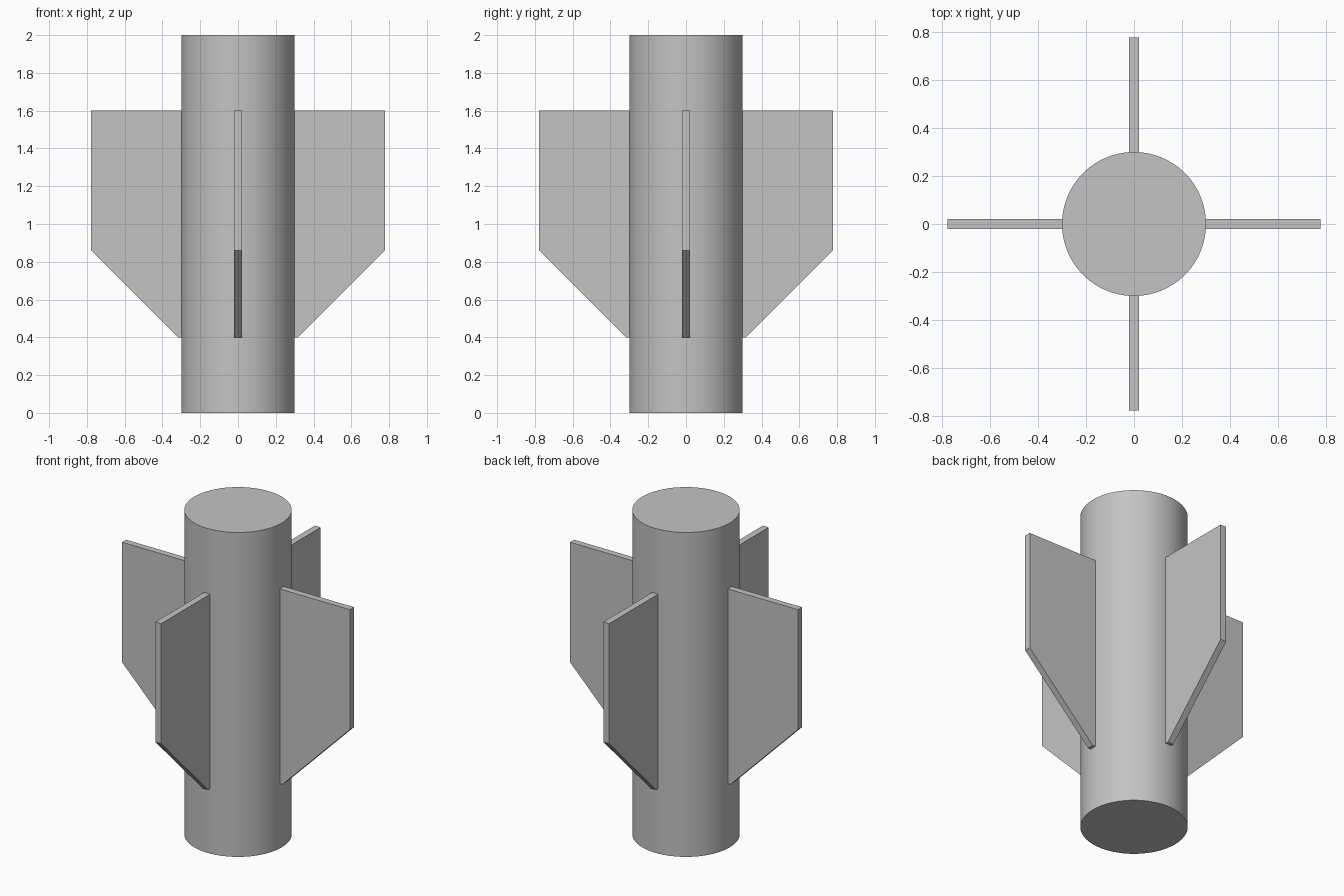
import bpy, bmesh, math
from mathutils import Matrix, Vector

if "Cube" in bpy.data.objects:
    bpy.data.objects.remove(bpy.data.objects["Cube"], do_unlink=True)

# Single grey material
grey = bpy.data.materials.new("plain_grey")
grey.use_nodes = True
colour = (0.55, 0.55, 0.55, 1)
grey.diffuse_color = colour
grey.node_tree.nodes["Principled BSDF"].inputs["Base Color"].default_value = colour

# Body tube
bpy.ops.mesh.primitive_cylinder_add(vertices=96, radius=0.3, depth=2, location=(0, 0, 1))
body = bpy.context.object
body.name = "body_tube"
body.data.materials.append(grey)
bpy.ops.object.shade_smooth_by_angle(angle=math.radians(30))

# Fin outline as (radius, height), with the root sunk into the tube
OUTLINE = [(0.28, 0.4), (0.318, 0.4), (0.777, 0.86), (0.777, 1.6), (0.28, 1.6)]
THICKNESS = 0.04


def make_fin(name, angle):
    bm = bmesh.new()
    face = bm.faces.new([bm.verts.new((r, -THICKNESS / 2, z)) for r, z in OUTLINE])
    sweep = bmesh.ops.extrude_face_region(bm, geom=[face])
    moved = [v for v in sweep["geom"] if isinstance(v, bmesh.types.BMVert)]
    bmesh.ops.translate(bm, verts=moved, vec=Vector((0, THICKNESS, 0)))
    bmesh.ops.rotate(bm, verts=bm.verts, cent=(0, 0, 0), matrix=Matrix.Rotation(angle, 3, "Z"))
    bmesh.ops.recalc_face_normals(bm, faces=bm.faces)
    mesh = bpy.data.meshes.new(name)
    bm.to_mesh(mesh)
    bm.free()
    mesh.materials.append(grey)
    bpy.context.collection.objects.link(bpy.data.objects.new(name, mesh))


# Four fins around the tube
for i, side in enumerate(("left", "back", "right", "front")):
    make_fin(side + "_fin", i * math.pi / 2)
